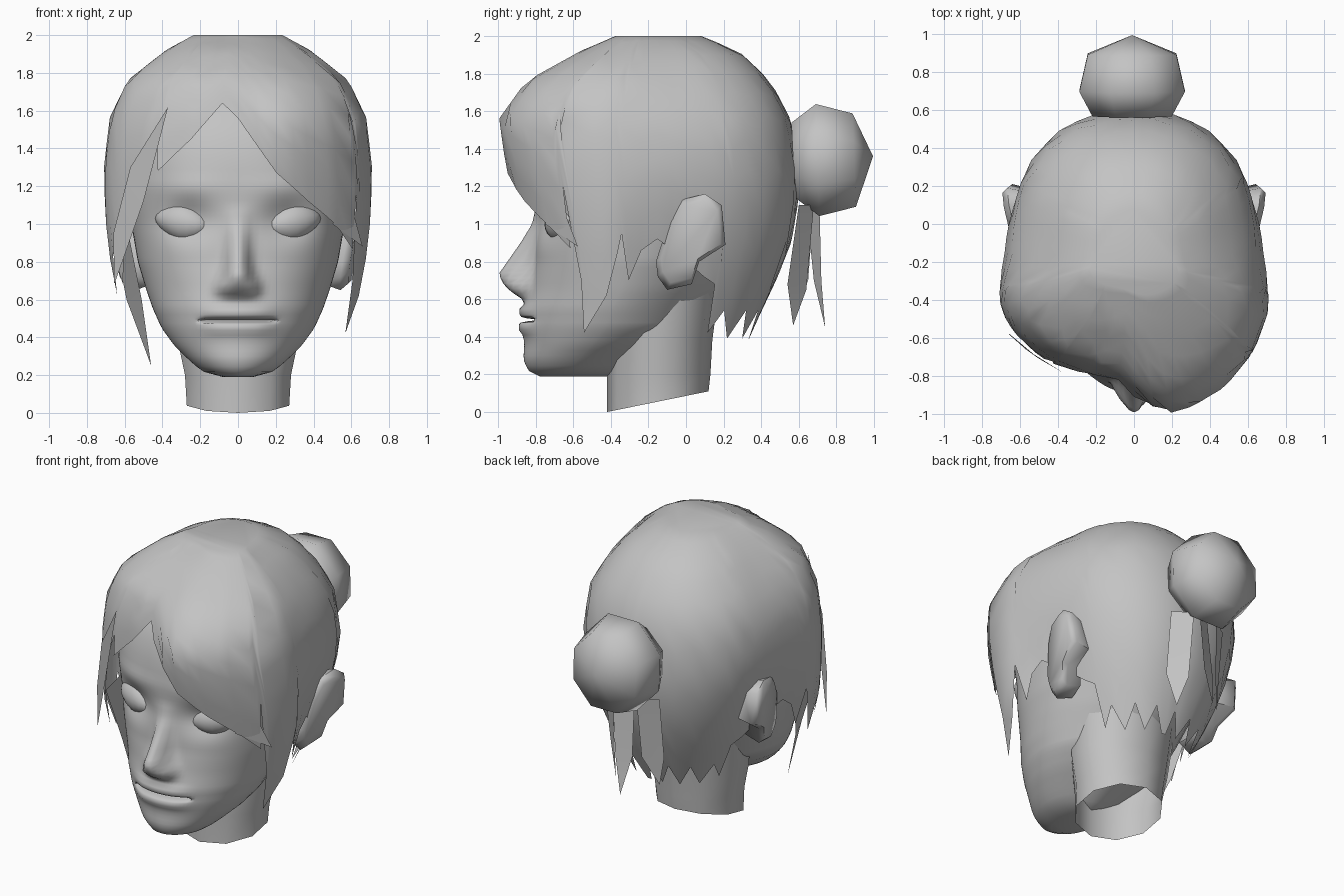
import bpy, bmesh, math
from mathutils import Matrix

if "Cube" in bpy.data.objects:
    bpy.data.objects.remove(bpy.data.objects["Cube"])

mat = bpy.data.materials.new("plain_grey")
mat.diffuse_color = (0.55, 0.55, 0.55, 1)
mat.use_nodes = True
mat.node_tree.nodes["Principled BSDF"].inputs["Base Color"].default_value = mat.diffuse_color


def build(name, verts, faces, angle=50):
    me = bpy.data.meshes.new(name)
    me.from_pydata(verts, [], faces)
    bm = bmesh.new()
    bm.from_mesh(me)
    bmesh.ops.remove_doubles(bm, verts=bm.verts, dist=0.0005)
    bmesh.ops.recalc_face_normals(bm, faces=bm.faces)
    bm.to_mesh(me)
    bm.free()
    ob = bpy.data.objects.new(name, me)
    bpy.context.collection.objects.link(ob)
    me.materials.append(mat)
    bpy.ops.object.select_all(action='DESELECT')
    ob.select_set(True)
    bpy.context.view_layer.objects.active = ob
    bpy.ops.object.shade_smooth_by_angle(angle=math.radians(angle))
    return ob


def interp(table, z):
    """Linear lookup in rows (z, a, b, ...) sorted by rising z."""
    if z <= table[0][0]:
        return table[0][1:]
    for lo, hi in zip(table, table[1:]):
        if z <= hi[0]:
            t = (z - lo[0]) / (hi[0] - lo[0])
            return [p + (q - p) * t for p, q in zip(lo[1:], hi[1:])]
    return table[-1][1:]


def grid_faces(rows, cols):
    return [(r * cols + c, r * cols + (c + 1) % cols,
             (r + 1) * cols + (c + 1) % cols, (r + 1) * cols + c)
            for r in range(rows - 1) for c in range(cols)]


def smooth(a, b, v):
    t = min(1, max(0, (v - a) / (b - a)))
    return t * t * (3 - 2 * t)


def gauss(v, s):
    return math.exp(-(v / s) ** 2)


# Head: rings (z, half width, front y, back y) with sculpted face features
HEAD = [(.19, .08, -.78, -.42), (.22, .19, -.84, -.36), (.28, .26, -.865, -.25),
        (.36, .34, -.86, -.1), (.45, .405, -.87, .05), (.55, .45, -.865, .12),
        (.65, .485, -.835, .2), (.8, .53, -.805, .3), (1.0, .565, -.795, .42),
        (1.2, .6, -.80, .48), (1.4, .6, -.78, .5), (1.6, .55, -.70, .45),
        (1.75, .43, -.55, .33), (1.85, .15, -.3, .1)]
NOSE = [(.59, 0, .1), (.62, .06, .1), (.66, .12, .09), (.70, .16, .08),
        (.74, .175, .07), (.8, .145, .06), (.9, .08, .055), (1.0, .025, .055), (1.1, 0, .06)]


def feature(x, z):
    a = abs(x)
    h, s = interp(NOSE, z)
    d = h * math.exp(-(a / s) ** 2.8)
    d += .035 * gauss(a - .085, .035) * gauss(z - .67, .04)         # nostril wings
    d -= .06 * gauss(a - .26, .13) * gauss(z - 1.02, .1)            # eye sockets
    d += .012 * gauss(a - .25, .16) * gauss(z - 1.19, .07)          # brow
    lip = smooth(.26, .1, a)
    d += lip * (.025 * gauss(z - .535, .03) + .025 * gauss(z - .45, .03))
    d -= smooth(.21, .17, a) * .08 * gauss(z - .49, .008)           # mouth slit
    return d


def head_point(t, z):
    w, f, b = interp(HEAD, z)
    u, yc, h = math.sin(t), (f + b) / 2, (b - f) / 2
    if math.cos(t) > 0:
        e = 2 + .4 * smooth(.5, 1, z)
        y = h * max(0, 1 - abs(u) ** e) ** (1 / e)
        return (w * u, yc - y - feature(w * u, z) * smooth(0, .4, math.cos(t)), z)
    return (w * u, yc + h * max(0, 1 - abs(u) ** 1.8) ** .556, z)


ts = [math.radians(-90 + 3 * i) for i in range(60)] + \
     [math.radians(90 + 9 * i) for i in range(20)]
zs = sorted([.19 + .0275 * i for i in range(41)] +
            [.475, .482, .487, .494, .499, .506] +
            [1.35, 1.45, 1.55, 1.65, 1.75, 1.85])
hv = [head_point(t, z) for z in zs for t in ts]
n = len(ts)
hf = grid_faces(len(zs), n)
hf += [tuple(range(n)), tuple(range(len(hv) - n, len(hv)))]
build("head", hv, hf, 70)

# Neck: open tube with a slanted lower rim
nv = []
for r, (w, f, b) in enumerate([(.285, -.42, .12), (.295, -.42, .13), (.335, -.42, .14), (.38, -.4, .2)]):
    for i in range(10):
        a = 2 * math.pi * i / 10
        y = (f + b) / 2 - (b - f) / 2 * math.cos(a)
        z = [.055 - .055 * math.cos(a), .2, .38, .85][r]
        nv.append((w * math.sin(a), y, z))
build("neck", nv, grid_faces(4, 10))

# Eyes: flattened almond balls set in the sockets
for side, label in ((1, "left"), (-1, "right")):
    bm = bmesh.new()
    bmesh.ops.create_uvsphere(bm, u_segments=20, v_segments=12, radius=1)
    for v in bm.verts:
        v.co.z = v.co.z * (1 - .3 * abs(v.co.x) ** 1.5) + .2 * side * v.co.x
    bm.transform(Matrix.Translation((side * .285, -.645, 1.01)) @
                 Matrix.Rotation(side * math.radians(20), 4, 'Z') @
                 Matrix.Diagonal((.16, .1, .108, 1)))
    verts = [tuple(v.co) for v in bm.verts]
    faces = [tuple(v.index for v in f.verts) for f in bm.faces]
    bm.free()
    build(label + "_eye", verts, faces)

# Ears: tilted slabs with a rounded outer rim
EAR = [(-.16, .8), (-.09, 1.02), (-.02, 1.13), (.1, 1.16), (.19, 1.1),
       (.21, .89), (.07, .8), (.03, .68), (-.1, .65), (-.15, .72)]
for side, label in ((1, "left"), (-1, "right")):
    ev = []
    for depth, k in ((.15, .85), (.035, 1), (0, .85)):
        for y, z in EAR:
            y, z = .02 + (y - .02) * k, .9 + (z - .9) * k
            ev.append((side * (.635 + .2 * y + .15 * (z - .9) - depth), y, z))
    build(label + "_ear", ev, grid_faces(3, 10) + [tuple(range(20, 30))], 60)

# Hair cap: rings (z, front half width, back half width, front y at +x, front y at -x, back y)
HAIR = [(.35, .64, .34, -.82, -.7, .32), (.5, .66, .42, -.8, -.72, .38),
        (.7, .7, .51, -.82, -.76, .48), (.9, .735, .58, -.86, -.8, .56),
        (1.1, .745, .635, -.92, -.8, .595), (1.3, .74, .67, -.98, -.82, .6),
        (1.56, .71, .64, -1.02, -.8, .555), (1.76, .62, .52, -.87, -.74, .45),
        (1.92, .4, .36, -.57, -.54, .28), (2.0, .25, .2, -.38, -.34, .08)]
# Hairline keys (degrees from the front towards +x, lower z)
SIDE = [(73, .62), (79, .85), (81, .95), (83, .7), (88, .86), (92, .92), (100, .82),
        (110, .72), (116, .68), (119, .42)]
LINE_POS = [(0, 1.56), (16, 1.27), (30, 1.12), (45, .99), (56, .87), (58, 1.2),
            (60, .7), (61, .42)] + SIDE
LINE_NEG = [(7, 1.64), (20, 1.45), (35, 1.28), (36, 1.42), (45, 1.12), (56, .87),
            (61, .68), (66, .85)] + SIDE
nape = [(126 + 9 * i, .54 if i % 2 == 0 else .39) for i in range(7)]
line = [(-d, z) for d, z in reversed(LINE_NEG + nape)] + LINE_POS + nape[:-1]
line = sorted(set(line))


def hair_point(deg, z):
    t = math.radians(deg)
    wf, wb, fp, fn, b = interp(HAIR, z)
    u, c = math.sin(t), math.cos(t)
    w = wb + (wf - wb) * smooth(-.25, .4, c)
    front = fn + (fp - fn) * smooth(-.35, .35, u)
    e = 2.3 if c > 0 else 2.35
    y = max(0, 1 - abs(u) ** e) ** (1 / e)
    return (w * u, -.2 + y * ((front + .2) if c > 0 else (b + .2)), z)


ROWS = 12
degs = [d for d, _ in line]
for d in range(-176, 180, 8):                       # fill wide gaps between keys
    if min(abs(d - e) for e in degs) > 3:
        degs.append(d)
degs.sort()
cap = []
for r in range(ROWS):
    for d in degs:
        low = interp(line, d)[0]
        cap.append(hair_point(d, 2 - (2 - low) * (r / (ROWS - 1)) ** 1.6))
m = len(degs)
build("hair_cap", cap, grid_faces(ROWS, m) + [tuple(range(m))], 55)

# Bun: low sided ball with its pole pointing backwards
bv = [(-.01, .995, 1.36)] * 8
for y, rx, rz in ((.895, .235, .25), (.7, .28, .3), (.57, .21, .2)):
    for i in range(8):
        a = 2 * math.pi * (i + .5) / 8
        bv.append((-.01 + rx * math.sin(a) / .93, y - .01 * math.cos(a),
                   1.34 + rz * math.cos(a) / .93))
build("hair_bun", bv, grid_faces(4, 8) + [tuple(range(24, 32))], 70)


# Loose locks: flat tapering strips given as edge pairs ending in a tip
def lock(name, pairs, tip):
    verts = [p for pair in pairs for p in pair] + [tip]
    k = len(pairs)
    faces = [(2 * i, 2 * i + 1, 2 * i + 3, 2 * i + 2) for i in range(k - 1)]
    build(name, verts, faces + [(2 * k - 2, 2 * k - 1, 2 * k)])


lock("bun_strand_middle", [((-.06, .64, 1.1), (.06, .71, 1.1)),
                           ((-.07, .68, .7), (.03, .72, .7))], (-.02, .74, .45))
lock("bun_strand_left", [((.08, .68, 1.1), (.2, .6, 1.1)),
                         ((.09, .64, .65), (.19, .54, .68))], (.13, .57, .46))
lock("bun_strand_right", [((-.1, .68, 1.1), (-.22, .6, 1.1)),
                          ((-.12, .65, .7), (-.22, .55, .68))], (-.2, .57, .5))
lock("side_lock_right", [((-.66, -.25, .95), (-.58, -.6, .95)),
                         ((-.59, -.34, .6), (-.51, -.52, .6))], (-.46, -.44, .25))
lock("temple_lock_right", [((-.57, -.66, 1.3), (-.37, -.785, 1.62)),
                           ((-.66, -.58, .95), (-.5, -.71, 1.12))], (-.655, -.58, .68))
lock("fringe_tip_left", [((.5, -.75, 1.0), (.6, -.66, 1.1))], (.66, -.575, .88))
